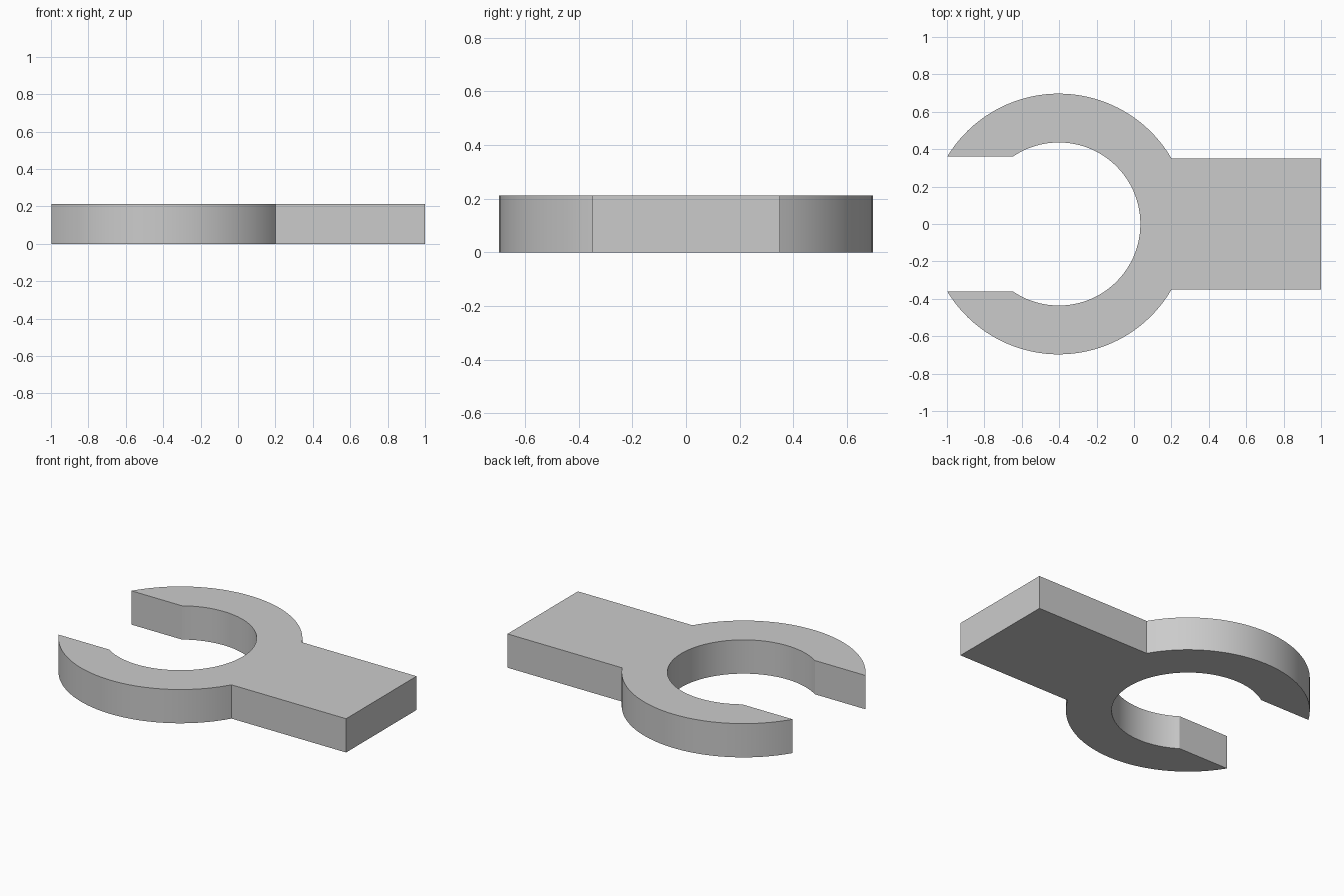
import bpy
import bmesh
from math import asin, cos, sin, pi

cube = bpy.data.objects.get("Cube")
if cube:
    bpy.data.objects.remove(cube, do_unlink=True)

OUTER, INNER = 0.697, 0.436      # ring radii
CENTRE_X = -0.402                # ring centre
SHANK, SLOT = 0.351, 0.362       # half widths of the shank and the mouth
HEIGHT = 0.213


def arc(radius, start, end, steps):
    """Points along an arc round the ring centre."""
    angles = [start + (end - start) * i / steps for i in range(steps + 1)]
    return [(CENTRE_X + radius * cos(a), radius * sin(a)) for a in angles]


# Outline: shank end, upper jaw, round bore, lower jaw
shank_angle = asin(SHANK / OUTER)
tip_angle = pi - asin(SLOT / OUTER)
bore_angle = pi - asin(SLOT / INNER)
outline = [(1, -SHANK), (1, SHANK)]
outline += arc(OUTER, shank_angle, tip_angle, 40)
outline += arc(INNER, bore_angle, -bore_angle, 72)
outline += arc(OUTER, -tip_angle, -shank_angle, 40)

# Extrude the outline into a flat plate
bm = bmesh.new()
base = bm.faces.new([bm.verts.new((x, y, 0)) for x, y in outline])
result = bmesh.ops.extrude_face_region(bm, geom=[base], use_keep_orig=True)
top_verts = [v for v in result["geom"] if isinstance(v, bmesh.types.BMVert)]
bmesh.ops.translate(bm, verts=top_verts, vec=(0, 0, HEIGHT))
bmesh.ops.recalc_face_normals(bm, faces=bm.faces)
mesh = bpy.data.meshes.new("open_jaw_wrench")
bm.to_mesh(mesh)
bm.free()
wrench = bpy.data.objects.new("open_jaw_wrench", mesh)
bpy.context.collection.objects.link(wrench)

# Plain grey finish
grey = bpy.data.materials.new("light_grey")
grey.use_nodes = True
colour = (0.6, 0.6, 0.6, 1)
grey.diffuse_color = colour
grey.node_tree.nodes["Principled BSDF"].inputs["Base Color"].default_value = colour
mesh.materials.append(grey)

# Round walls shade smoothly while the corners stay sharp
bpy.ops.object.select_all(action="DESELECT")
wrench.select_set(True)
bpy.context.view_layer.objects.active = wrench
bpy.ops.object.shade_smooth_by_angle(angle=pi / 9)
